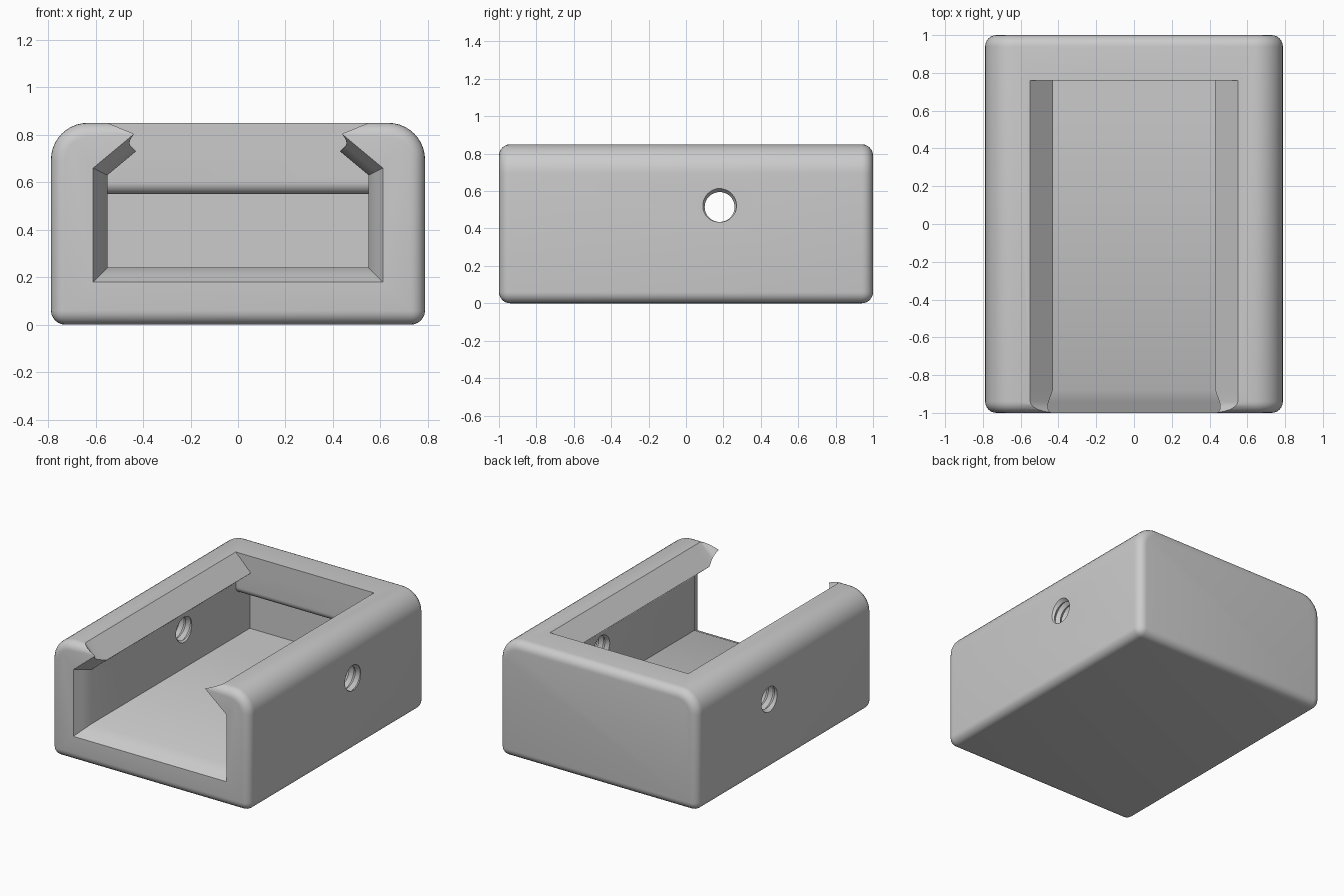
import bpy
import bmesh
from math import sin, cos, pi, sqrt, radians

cube = bpy.data.objects.get("Cube")
if cube:
    bpy.data.objects.remove(cube, do_unlink=True)

HALF_W, HALF_L, HEIGHT = 0.788, 1.0, 0.85
EDGE_R = 0.06


def make_object(name, bm):
    bmesh.ops.recalc_face_normals(bm, faces=bm.faces)
    mesh = bpy.data.meshes.new(name)
    bm.to_mesh(mesh)
    bm.free()
    obj = bpy.data.objects.new(name, mesh)
    bpy.context.collection.objects.link(obj)
    return obj


def loft(name, sections):
    """Skin a list of equal-length closed sections and cap both ends."""
    bm = bmesh.new()
    rings = [[bm.verts.new(p) for p in s] for s in sections]
    n = len(rings[0])
    for a, b in zip(rings, rings[1:]):
        for i in range(n):
            k = (i + 1) % n
            bm.faces.new((a[i], a[k], b[k], b[i]))
    bm.faces.new(rings[0])
    bm.faces.new(rings[-1])
    return make_object(name, bm)


# Outer block: large rounding on the long top edges, small on all others
bm = bmesh.new()
bmesh.ops.create_cube(bm, size=1)
for v in bm.verts:
    v.co = (v.co.x * 2 * HALF_W, v.co.y * 2 * HALF_L, (v.co.z + 0.5) * HEIGHT)
top_edges = [e for e in bm.edges
             if all(v.co.z > 0.5 for v in e.verts)
             and abs(e.verts[0].co.x - e.verts[1].co.x) < 0.01]
bmesh.ops.bevel(bm, geom=top_edges, offset=0.155, offset_type='OFFSET',
                segments=10, profile=0.5, affect='EDGES')
bm.normal_update()
sharp = [e for e in bm.edges if e.calc_face_angle(0) > 0.6]
bmesh.ops.bevel(bm, geom=sharp, offset=EDGE_R, offset_type='OFFSET',
                segments=6, profile=0.5, affect='EDGES')
body = make_object("holder_body", bm)


# Channel with overhanging lips; its mouth flares and the lips round off
def channel_section(y):
    depth = max(y + HALF_L, 0)
    flare = max(0.06 * (1 - depth / 0.12), 0)
    d = max(EDGE_R - depth, 0)
    rounding = (EDGE_R - sqrt(EDGE_R ** 2 - d ** 2)) * sqrt(2)
    side, floor, under = 0.55 + flare, 0.24 - flare, 0.63 + flare / 2
    slope = 0.1 / 0.12
    crest = 0.3 + rounding                  # lip top lies on z = x + crest
    tip = (under + slope * side - crest) / (1 + slope)
    top = HEIGHT + 0.15
    half = [(side, floor), (side, under), (tip, tip + crest), (top - crest, top)]
    return [(x, y, z) for x, z in half] + [(-x, y, z) for x, z in reversed(half)]


mouth = [channel_section(-HALF_L + EDGE_R * (1 - cos(i * pi / 12))) for i in range(7)]
start = [(x, -1.1, z) for x, y, z in mouth[0]]
channel = loft("channel_cutter",
               [start] + mouth + [channel_section(-0.88), channel_section(0.76)])

# Undercut in the end wall, below a rounded ledge
outline = [(0.6, 0.6), (0.6, 0.24), (0.92, 0.24), (0.92, 0.55)]
for i in range(9):
    a = 1.5 * pi - i * pi / 16
    outline.append((0.81 + 0.05 * cos(a), 0.6 + 0.05 * sin(a)))
undercut = loft("undercut_cutter",
                [[(x, y, z) for y, z in outline] for x in (-0.55, 0.55)])


# Threaded cross hole: a helical zigzag skin running through both walls
def thread_cutter(y, z, minor, major, pitch, sides=32):
    bm = bmesh.new()
    count = int(2 / pitch) * 2
    grid = []
    for i in range(sides):
        a = 2 * pi * i / sides
        col = []
        for j in range(count + 1):
            r = major if j % 2 else minor
            x = -1 + pitch * (j / 2 + i / sides)
            col.append(bm.verts.new((x, y + r * cos(a), z + r * sin(a))))
        grid.append(col)
    for i in range(sides):
        last = i == sides - 1
        nxt, shift = (grid[0], 2) if last else (grid[i + 1], 0)
        for j in range(count - shift):
            bm.faces.new((grid[i][j], nxt[j + shift],
                          nxt[j + 1 + shift], grid[i][j + 1]))
    bmesh.ops.holes_fill(bm, edges=[e for e in bm.edges if e.is_boundary], sides=0)
    bmesh.ops.triangulate(bm, faces=bm.faces)
    return make_object("thread_cutter", bm)


thread = thread_cutter(0.18, 0.515, 0.08, 0.1, 0.05)

# Cut everything out of the block
for cutter in (channel, undercut, thread):
    mod = body.modifiers.new(cutter.name, 'BOOLEAN')
    mod.operation = 'DIFFERENCE'
    mod.solver = 'EXACT'
    mod.object = cutter
    bpy.context.view_layer.objects.active = body
    bpy.ops.object.modifier_apply(modifier=mod.name)
    bpy.data.objects.remove(cutter, do_unlink=True)

# Material and shading
grey = bpy.data.materials.new("plain_grey")
grey.use_nodes = True
colour = (0.6, 0.6, 0.6, 1)
grey.diffuse_color = colour
grey.node_tree.nodes["Principled BSDF"].inputs["Base Color"].default_value = colour
body.data.materials.clear()
body.data.materials.append(grey)

bpy.ops.object.select_all(action='DESELECT')
body.select_set(True)
bpy.context.view_layer.objects.active = body
bpy.ops.object.shade_smooth_by_angle(angle=radians(30))
